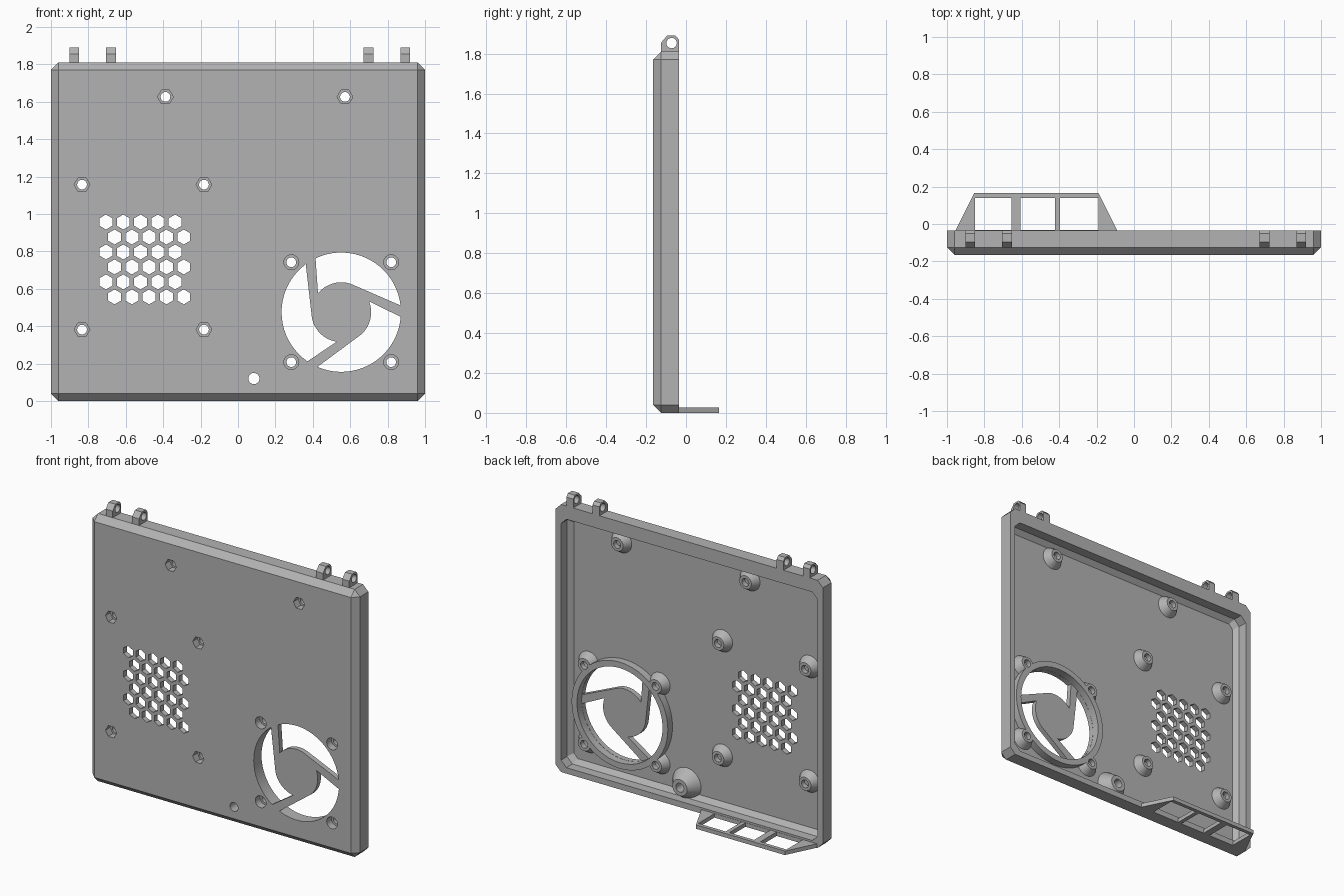
import bpy, bmesh
from math import sin, cos, radians, pi
from mathutils import Matrix

if "Cube" in bpy.data.objects:
    bpy.data.objects.remove(bpy.data.objects["Cube"])

grey = bpy.data.materials.new("mid_grey")
grey.use_nodes = True
GREY = (0.45, 0.45, 0.45, 1)
grey.diffuse_color = GREY
grey.node_tree.nodes["Principled BSDF"].inputs["Base Color"].default_value = GREY

FRONT, FLOOR, BACK = -0.165, -0.13, -0.035   # depth levels of the panel


def ring(cx, cz, r, n=32, start=0):
    return [(cx + r * cos(radians(start) + 2 * pi * i / n),
             cz + r * sin(radians(start) + 2 * pi * i / n)) for i in range(n)]


def chamfered(x0, x1, z0, z1, c):
    return [(x0 + c, z0), (x1 - c, z0), (x1, z0 + c), (x1, z1 - c),
            (x1 - c, z1), (x0 + c, z1), (x0, z1 - c), (x0, z0 + c)]


def make(name, solids, turn=None):
    """Each solid is a list of (outline, depth) sections lofted and capped."""
    bm = bmesh.new()
    for sections in solids:
        loops = [[bm.verts.new((x, y, z)) for x, z in pts] for pts, y in sections]
        n = len(loops[0])
        for a, b in zip(loops, loops[1:]):
            for i in range(n):
                j = (i + 1) % n
                bm.faces.new((a[i], a[j], b[j], b[i]))
        bm.faces.new(loops[0])
        bm.faces.new(loops[-1])
    if turn:
        bm.transform(turn)
    bmesh.ops.recalc_face_normals(bm, faces=bm.faces)
    mesh = bpy.data.meshes.new(name)
    bm.to_mesh(mesh)
    bm.free()
    mesh.materials.append(grey)
    ob = bpy.data.objects.new(name, mesh)
    bpy.context.collection.objects.link(ob)
    return ob


def combine(target, tool, op="DIFFERENCE"):
    tool.hide_render = True
    mod = target.modifiers.new("cut", "BOOLEAN")
    mod.operation, mod.object, mod.solver = op, tool, "EXACT"
    bpy.context.view_layer.update()
    deps = bpy.context.evaluated_depsgraph_get()
    mesh = bpy.data.meshes.new_from_object(target.evaluated_get(deps))
    target.modifiers.clear()
    target.data = mesh
    bpy.data.objects.remove(tool)


# Panel tray: bevelled front box with a hollow back
panel = make("panel", [])
bm = bmesh.new()
bmesh.ops.create_cube(bm, size=1)
bm.transform(Matrix.Translation((0, (FRONT + BACK) / 2, 0.905))
             @ Matrix.Diagonal((2, BACK - FRONT, 1.81, 1)))
edges = [e for e in bm.edges if any(v.co.y < -0.1 for v in e.verts)]
bmesh.ops.bevel(bm, geom=edges, offset=0.04, segments=1, affect="EDGES")
bm.to_mesh(panel.data)
bm.free()
combine(panel, make("cavity", [[
    (chamfered(-0.93, 0.93, 0.07, 1.69, 0.03), FLOOR),
    (chamfered(-0.96, 0.96, 0.04, 1.72, 0.04), FLOOR + 0.03),
    (chamfered(-0.96, 0.96, 0.04, 1.72, 0.04), BACK + 0.05)]]))

# Screw bosses, cable boss and fan collar on the inside
plate_screws = [(-0.388, 1.626), (0.572, 1.626)] + [
    (x, z) for x in (-0.834, -0.182) for z in (1.157, 0.382)]
FX, FZ, FR = 0.552, 0.475, 0.32
fan_screws = [(FX + sx * 0.267, FZ + sz * 0.267) for sx in (-1, 1) for sz in (-1, 1)]
cable = (0.085, 0.12)


def boss(x, z, r0, r1, h):
    return [(ring(x, z, r0), FLOOR - 0.005), (ring(x, z, r1), FLOOR + h)]


combine(panel, make("bosses", [boss(x, z, 0.078, 0.045, 0.05)
                               for x, z in plate_screws + fan_screws]), "UNION")
combine(panel, make("cable_boss", [boss(*cable, 0.11, 0.055, 0.075)]), "UNION")
combine(panel, make("fan_collar", [[(ring(FX, FZ, FR + 0.04, 64), FLOOR - 0.01),
                                    (ring(FX, FZ, FR + 0.04, 64), FLOOR + 0.05)]]), "UNION")
combine(panel, make("collar_bore", [[(ring(FX, FZ, FR, 64), FLOOR),
                                     (ring(FX, FZ, FR, 64), BACK + 0.05)]]))


# Three swirling fan openings
def polar(r, deg):
    return (FX + r * cos(radians(deg)), FZ + r * sin(radians(deg)))


def through(pts):
    return [(pts, FRONT - 0.05), (pts, BACK + 0.05)]


openings = []
for turn in (0, 120, 240):
    outer = [polar(FR - 0.001, turn + 115.5 - 109 * i / 20) for i in range(21)]
    inner = [polar(0.16, turn + 72 + 69 * i / 8) for i in range(9)]
    openings.append(through(outer + inner))
combine(panel, make("fan_openings", openings))

# Screw holes with nut pockets, cable hole
pockets = [(ring(x, z, 0.042, 6), (x, z)) for x, z in plate_screws]
pockets += [(ring(x, z, 0.04, 24), (x, z)) for x, z in fan_screws]
combine(panel, make("nut_pockets", [[(pts, FRONT - 0.05), (pts, FRONT + 0.05)]
                                    for pts, _ in pockets]))
holes = [through(ring(x, z, 0.026, 24)) for x, z in plate_screws + fan_screws]
holes.append(through(ring(*cable, 0.03, 24)))
combine(panel, make("holes", holes))

# Honeycomb vent
vent = [through(ring(-0.706 + 0.0925 * c + 0.046 * (r % 2), 0.957 - 0.08 * r, 0.04, 6, 30))
        for r in range(6) for c in range(5)]
combine(panel, make("vent", vent))

# Hinge lugs on the top edge
profile = [(-0.125, 1.79), (BACK, 1.79), (BACK, 1.87), (-0.052, 1.89),
           (-0.095, 1.89), (-0.125, 1.855)]
side = Matrix(((0, 1, 0, 0), (1, 0, 0, 0), (0, 0, 1, 0), (0, 0, 0, 1)))
lugs = []
for i, x in enumerate((-0.902, -0.705, 0.672, 0.868)):
    lug = make(f"hinge_lug_{i + 1}", [[(profile, x), (profile, x + 0.052)]], side)
    hole = ring(-0.072, 1.853, 0.026, 24)
    combine(lug, make("pin_hole", [[(hole, x - 0.1), (hole, x + 0.1)]], side))
    lugs.append(lug)

# Slotted shelf at the bottom of the back
flat = Matrix(((1, 0, 0, 0), (0, 0, 1, 0), (0, 1, 0, 0), (0, 0, 0, 1)))
outline = [(-0.955, -0.045), (-0.955, BACK), (-0.855, 0.165), (-0.19, 0.165),
           (-0.09, BACK), (-0.09, -0.045)]
shelf = make("shelf", [[(outline, 0), (outline, 0.027)]], flat)
slots = []
for a, b in ((-0.85, -0.655), (-0.608, -0.422), (-0.395, -0.19)):
    slot = [(a, -0.033), (b, -0.033), (b, 0.14), (a, 0.14)]
    slots.append([(slot, -0.1), (slot, 0.1)])
combine(shelf, make("slots", slots, flat))

# Smooth only the round walls
bpy.ops.object.select_all(action="DESELECT")
for ob in [panel, shelf] + lugs:
    ob.select_set(True)
bpy.context.view_layer.objects.active = panel
bpy.ops.object.shade_smooth_by_angle(angle=radians(25))
